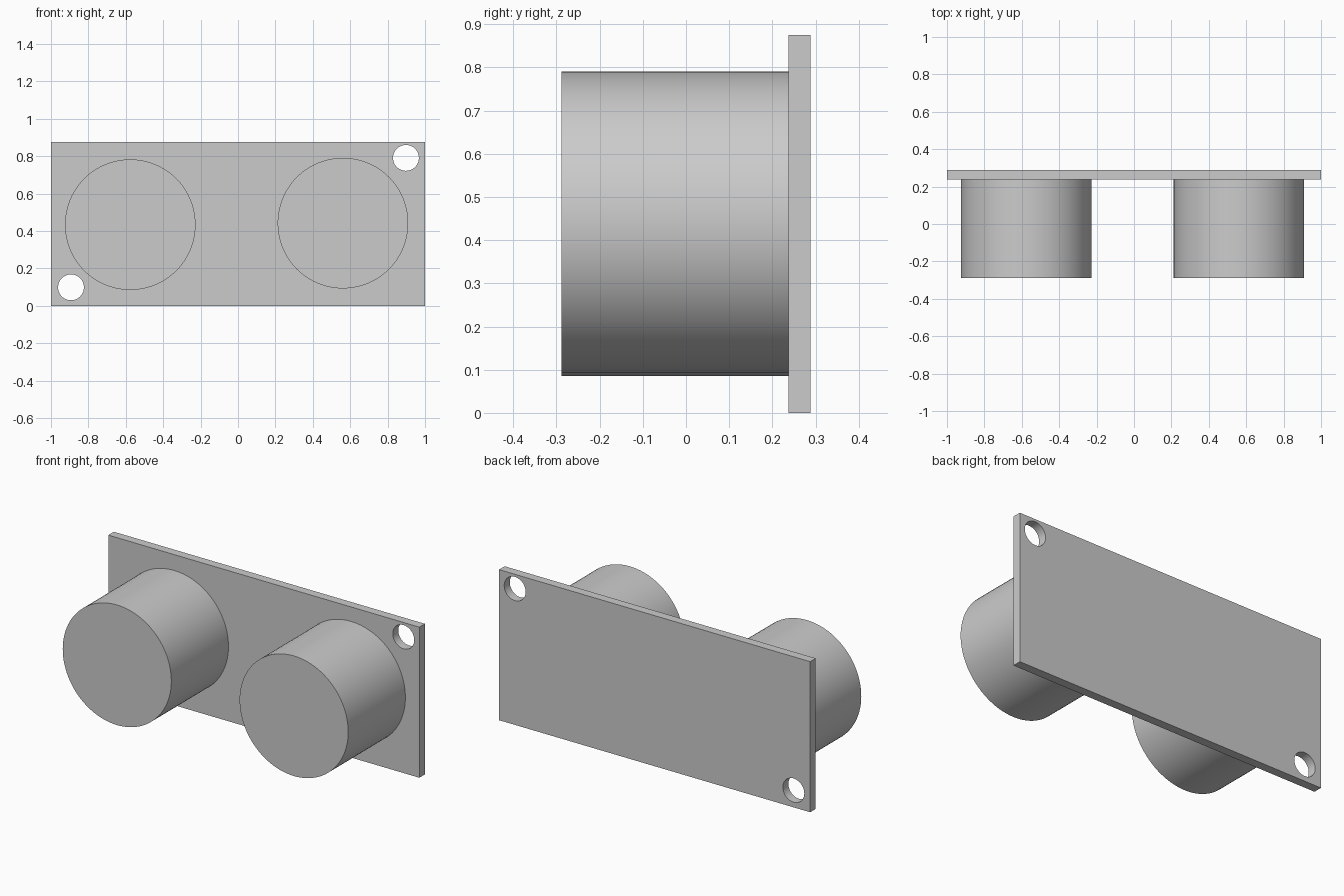
import bpy
import math

if "Cube" in bpy.data.objects:
    bpy.data.objects.remove(bpy.data.objects["Cube"])

FRONT, PLATE_FRONT, BACK = -0.288, 0.237, 0.288
HEIGHT = 0.875


def cylinder(name, x, z, radius, y0, y1, sides=96):
    """Cylinder lying along y, from y0 to y1."""
    bpy.ops.mesh.primitive_cylinder_add(
        vertices=sides, radius=radius, depth=y1 - y0,
        location=(x, (y0 + y1) / 2, z), rotation=(math.pi / 2, 0, 0))
    obj = bpy.context.object
    obj.name = name
    bpy.ops.object.shade_smooth_by_angle(angle=math.radians(30))
    return obj


# Mounting plate
bpy.ops.mesh.primitive_cube_add(
    size=1, location=(0, (PLATE_FRONT + BACK) / 2, HEIGHT / 2))
plate = bpy.context.object
plate.name = "mounting_plate"
plate.scale = (2, BACK - PLATE_FRONT, HEIGHT)
bpy.ops.object.transform_apply(location=False, rotation=False, scale=True)

# Screw holes in opposite corners
for x, z in ((-0.893, 0.099), (0.898, 0.791)):
    cutter = cylinder("hole_cutter", x, z, 0.069,
                      PLATE_FRONT - 0.1, BACK + 0.1, 64)
    cutter.hide_render = True
    cut = plate.modifiers.new("screw_hole", 'BOOLEAN')
    cut.operation = 'DIFFERENCE'
    cut.solver = 'EXACT'
    cut.object = cutter
    bpy.context.view_layer.objects.active = plate
    bpy.ops.object.modifier_apply(modifier=cut.name)
    bpy.data.objects.remove(cutter)

bpy.ops.object.select_all(action='DESELECT')
plate.select_set(True)
bpy.context.view_layer.objects.active = plate
bpy.ops.object.shade_smooth_by_angle(angle=math.radians(30))

# Two round barrels on the front of the plate
for name, x, z in (("left_barrel", -0.576, 0.434), ("right_barrel", 0.561, 0.442)):
    cylinder(name, x, z, 0.349, FRONT, PLATE_FRONT)
